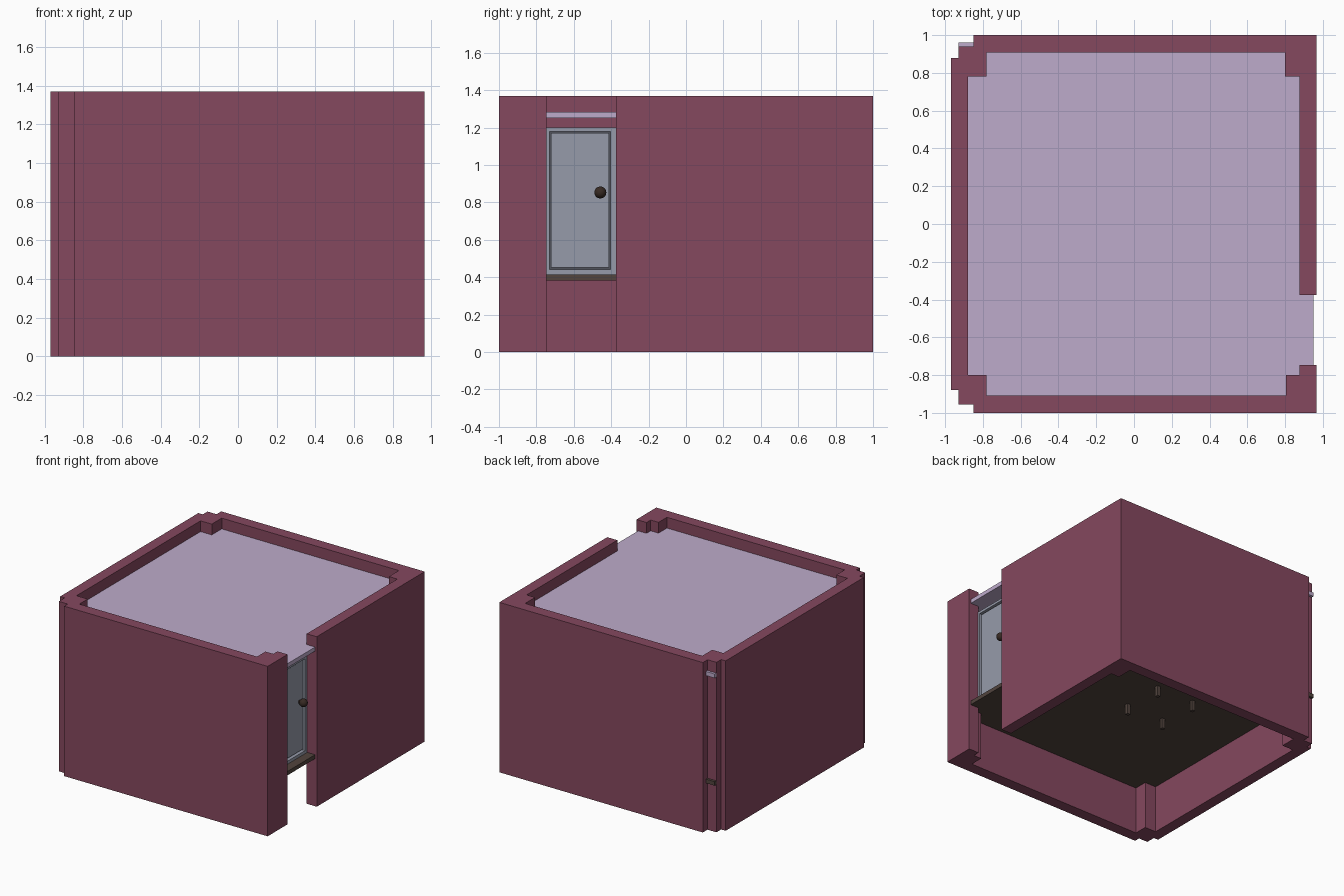
import bpy, math

if "Cube" in bpy.data.objects:
    bpy.data.objects.remove(bpy.data.objects["Cube"])


def material(name, rgb):
    m = bpy.data.materials.new(name)
    m.diffuse_color = (*rgb, 1)
    m.use_nodes = True
    m.node_tree.nodes["Principled BSDF"].inputs["Base Color"].default_value = m.diffuse_color
    return m


MAROON = material("maroon wall", (0.235, 0.065, 0.114))
LILAC = material("lilac ceiling", (0.515, 0.407, 0.597))
BROWN = material("brown floor", (0.084, 0.058, 0.048))
GREY = material("grey blue door", (0.305, 0.328, 0.402))
SLATE = material("dark slate gap", (0.08, 0.085, 0.105))
DARK = material("dark brown knob", (0.038, 0.023, 0.017))


def box(name, x, y, z, mat):
    """Box from (min, max) pairs along each axis."""
    bpy.ops.mesh.primitive_cube_add(size=1, location=[sum(r) / 2 for r in (x, y, z)])
    ob = bpy.context.object
    ob.name = name
    ob.scale = [r[1] - r[0] for r in (x, y, z)]
    bpy.ops.object.transform_apply(location=False, rotation=False, scale=True)
    ob.data.materials.append(mat)
    return ob


# Outer walls, with a doorway gap in the right one
H = (0, 1.37)
box("left_wall", (-0.97, -0.88), (-0.88, 0.88), H, MAROON)
box("front_wall", (-0.85, 0.875), (-1, -0.907), H, MAROON)
box("back_wall", (-0.85, 0.875), (0.907, 1), H, MAROON)
box("right_wall_front", (0.875, 0.965), (-1, -0.747), H, MAROON)
box("right_wall_back", (0.875, 0.965), (-0.375, 1), H, MAROON)

# Corner posts
box("post_left_front", (-0.93, -0.78), (-0.955, -0.80), H, MAROON)
box("post_left_back", (-0.93, -0.78), (0.78, 0.94), H, MAROON)
box("post_right_front", (0.805, 0.95), (-0.955, -0.80), H, MAROON)
box("post_right_back", (0.80, 0.95), (0.78, 0.94), H, MAROON)

# Floor and ceiling slabs
SLAB_X, SLAB_Y = (-0.928, 0.95), (-0.94, 0.96)
box("floor", SLAB_X, SLAB_Y, (0.383, 0.415), BROWN)
box("ceiling", SLAB_X, SLAB_Y, (1.25, 1.283), LILAC)

# Door frame, standing just inside the doorway
FX = (0.835, 0.88)
box("door_frame_front", FX, (-0.765, -0.73), (0.415, 1.2), GREY)
box("door_frame_back", FX, (-0.403, -0.36), (0.415, 1.2), GREY)
box("door_frame_top", FX, (-0.73, -0.403), (1.18, 1.2), GREY)
box("door_frame_bottom", FX, (-0.73, -0.403), (0.415, 0.44), GREY)
box("door_gap", (0.837, 0.845), (-0.73, -0.403), (0.44, 1.18), SLATE)
box("door_leaf", (0.84, 0.868), (-0.721, -0.411), (0.453, 1.17), GREY)

# Door knob and its stem
bpy.ops.mesh.primitive_uv_sphere_add(segments=16, ring_count=10, radius=0.032,
                                     location=(0.905, -0.458, 0.853))
knob = bpy.context.object
knob.name = "door_knob"
bpy.ops.object.shade_smooth_by_angle()
knob.data.materials.append(DARK)
bpy.ops.mesh.primitive_cylinder_add(vertices=12, radius=0.014, depth=0.03,
                                    location=(0.877, -0.458, 0.853),
                                    rotation=(0, math.pi / 2, 0))
bpy.context.object.name = "door_knob_stem"
bpy.context.object.data.materials.append(DARK)

# Small table inside, its legs passing through the floor
for i, x in enumerate((-0.275, 0.06)):
    for j, y in enumerate((0.0, 0.345)):
        box(f"table_leg_{i}{j}", (x - 0.014, x + 0.014), (y - 0.014, y + 0.014),
            (0.30, 0.60), BROWN)
box("table_top", (-0.31, 0.095), (-0.035, 0.38), (0.60, 0.63), BROWN)
